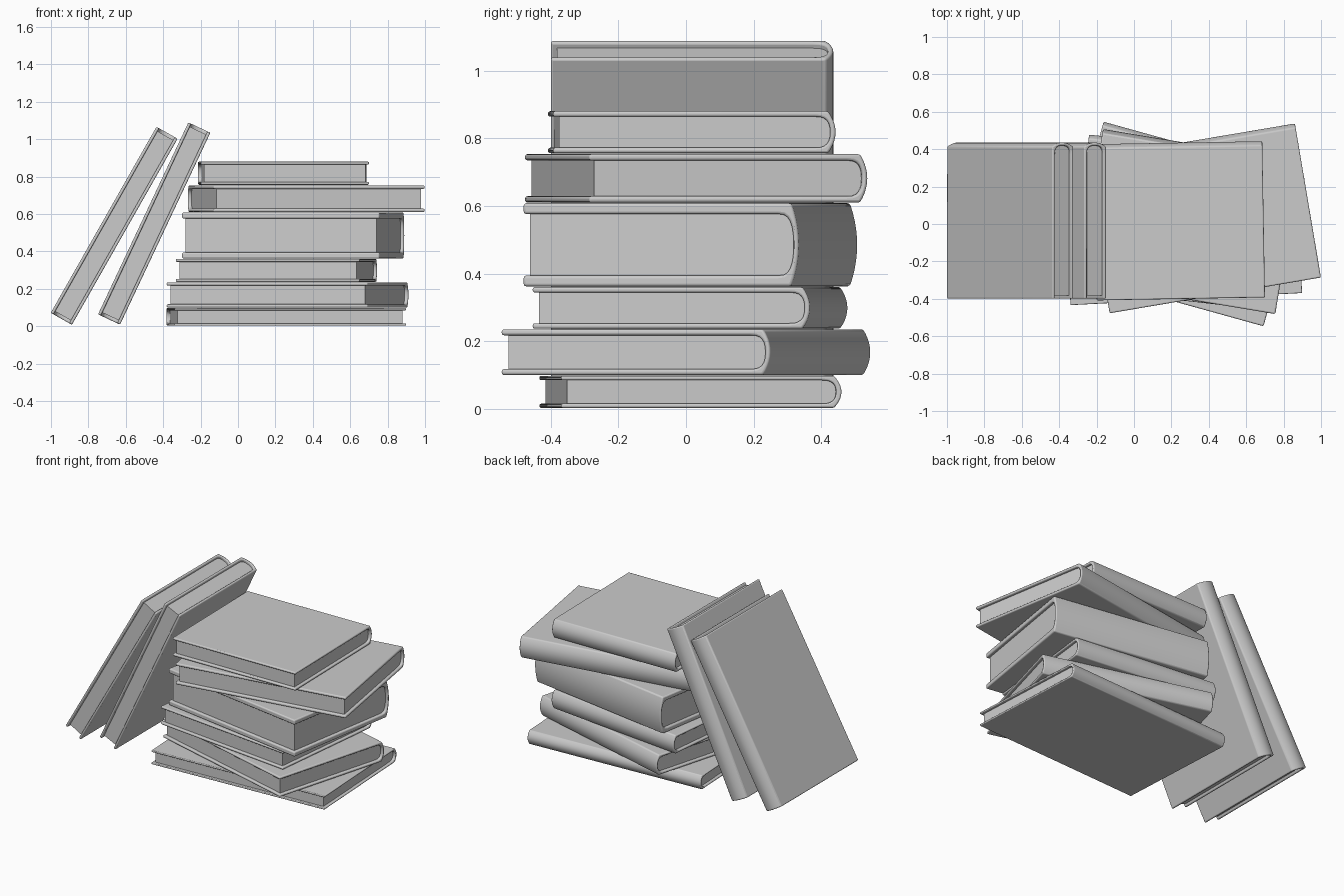
import bpy, bmesh
from math import cos, sin, pi, radians

if "Cube" in bpy.data.objects:
    bpy.data.objects.remove(bpy.data.objects["Cube"])


def prism(name, profile, length, loc, rot, bevel):
    """Extrude a (y, z) outline along x, centred on the origin, then place it."""
    bm = bmesh.new()
    verts = [bm.verts.new((-length / 2, y, z)) for y, z in profile]
    face = bm.faces.new(verts)
    ext = bmesh.ops.extrude_face_region(bm, geom=[face])["geom"]
    bmesh.ops.translate(bm, vec=(length, 0, 0),
                        verts=[v for v in ext if isinstance(v, bmesh.types.BMVert)])
    bmesh.ops.recalc_face_normals(bm, faces=bm.faces)
    mesh = bpy.data.meshes.new(name)
    bm.to_mesh(mesh)
    bm.free()
    ob = bpy.data.objects.new(name, mesh)
    bpy.context.collection.objects.link(ob)
    ob.location, ob.rotation_euler = loc, rot
    if bevel:
        mod = ob.modifiers.new("soft_edges", "BEVEL")
        mod.width, mod.segments, mod.limit_method = bevel, 3, "ANGLE"
        mod.angle_limit = radians(40)
    bpy.context.view_layer.objects.active = ob
    ob.select_set(True)
    bpy.ops.object.shade_smooth_by_angle(angle=radians(40))
    ob.select_set(False)
    return ob


def bulge(base, depth, half, n=12):
    """Rounded spine curve from bottom to top; squarish in the middle."""
    pts = []
    for i in range(n + 1):
        a = -pi / 2 + pi * i / n
        s = sin(a)
        z = half * (abs(s) ** 0.8) * (1 if s > 0 else -1)
        pts.append((base + depth * max(cos(a), 0) ** 0.7, z))
    return pts


def book(name, length, width, thick, loc, rot):
    h, w = thick / 2, width / 2
    board = 0.13 * thick
    inset = 0.018
    # C-shaped cover: two boards joined by a gently rounded spine
    n = 10
    spine = [(w - 0.022 * (2 * i / n - 1) ** 2, h * (2 * i / n - 1)) for i in range(n + 1)]
    inner = bulge(w - 0.062, 0.046, h - board)
    cover = [(-w, -h)] + spine + [(-w, h), (-w, h - board)] + inner[::-1] + [(-w, board - h)]
    prism(name + "_cover", cover, length, loc, rot, min(0.008, board * 0.4))
    # page block, sunk slightly into the cover
    pages = [(inset - w, board - h - 0.002)] + bulge(w - 0.062, 0.048, h - board + 0.002) \
        + [(inset - w, h - board + 0.002)]
    prism(name + "_pages", pages, length - 2 * inset, loc, rot, 0)


# stacked books: length, width, bottom z, top z, centre x, centre y, turn in degrees
stack = [
    (1.24, 0.83, 0.003, 0.097, 0.258, 0.013, 3.0),
    (1.116, 0.825, 0.10, 0.235, 0.265, 0.0, -15.5),
    (0.99, 0.825, 0.237, 0.36, 0.205, 0.012, -6.5),
    (1.07, 0.825, 0.362, 0.608, 0.295, 0.013, -9.4),
    (1.146, 0.835, 0.61, 0.753, 0.365, 0.03, 9.6),
    (0.90, 0.835, 0.756, 0.88, 0.243, 0.017, 1.0),
]
for i, (l, w, z0, z1, x, y, turn) in enumerate(stack, 1):
    book(f"stacked_book_{i}", l, w, z1 - z0, (x, y, (z0 + z1) / 2), (0, 0, radians(turn)))

# two books leaning against the stack
book("leaning_book_outer", 1.144, 0.835, 0.13, (-0.662, 0.018, 0.537), (0, radians(-60.4), 0))
book("leaning_book_inner", 1.134, 0.835, 0.13, (-0.448, 0.018, 0.549), (0, radians(-64.8), 0))
